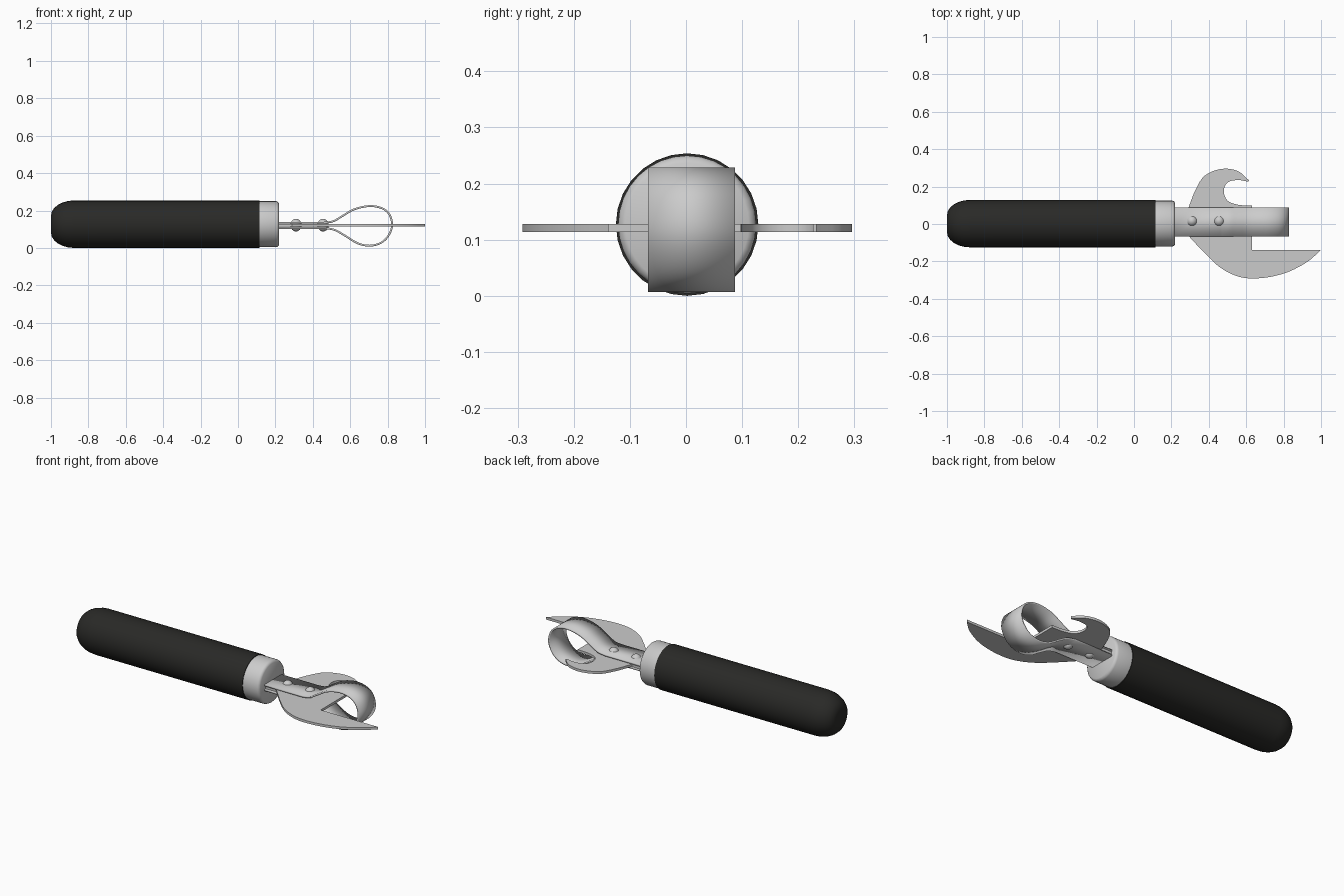
import bpy, bmesh, math
from mathutils import Vector

if "Cube" in bpy.data.objects:
    bpy.data.objects.remove(bpy.data.objects["Cube"])

AXIS_Y, AXIS_Z = 0.002, 0.127


def finish(name, bm, color=None, angle=35):
    bmesh.ops.recalc_face_normals(bm, faces=bm.faces)
    me = bpy.data.meshes.new(name)
    bm.to_mesh(me)
    bm.free()
    ob = bpy.data.objects.new(name, me)
    bpy.context.collection.objects.link(ob)
    if color:
        mat = bpy.data.materials.new(name + "_material")
        mat.diffuse_color = color
        mat.use_nodes = True
        mat.node_tree.nodes["Principled BSDF"].inputs["Base Color"].default_value = mat.diffuse_color
        me.materials.append(mat)
    bpy.ops.object.select_all(action='DESELECT')
    ob.select_set(True)
    bpy.context.view_layer.objects.active = ob
    bpy.ops.object.shade_smooth_by_angle(angle=math.radians(angle))
    return ob


def lathe(name, profile, sides, color=None):
    """Revolve (x, radius) points about the handle axis."""
    bm = bmesh.new()
    rings = [[bm.verts.new((x, AXIS_Y + r * math.cos(2 * math.pi * i / sides),
                            AXIS_Z + r * math.sin(2 * math.pi * i / sides)))
              for i in range(sides)] for x, r in profile]
    for a, b in zip(rings, rings[1:]):
        for i in range(sides):
            j = (i + 1) % sides
            bm.faces.new((a[i], a[j], b[j], b[i]))
    bm.faces.new(rings[0])
    bm.faces.new(rings[-1])
    return finish(name, bm, color)


def smooth(points, steps=4):
    """Catmull-Rom curve through 2D points."""
    p = [Vector(q) for q in points]
    p = [2 * p[0] - p[1]] + p + [2 * p[-1] - p[-2]]
    out = []
    for a, b, c, d in zip(p, p[1:], p[2:], p[3:]):
        for k in range(steps):
            t = k / steps
            out.append(0.5 * (2 * b + (c - a) * t + (2 * a - 5 * b + 4 * c - d) * t * t
                              + (3 * b - a - 3 * c + d) * t ** 3))
    return out + [p[-2]]


# Rubber handle with rounded butt
dome = [(-0.875 - 0.125 * math.cos(a), 0.045 + 0.082 * math.sin(a))
        for a in [math.pi / 2 * k / 6 for k in range(7)]]
lathe("handle", dome + [(0.115, 0.127)], 28, (0.022, 0.022, 0.02, 1))

# Metal ferrule
lathe("ferrule", [(0.10, 0.123), (0.205, 0.123), (0.214, 0.119), (0.22, 0.110)], 32)

# Flat blade: tang, hook and piercing point
hook_back = smooth([(0.29, 0.085), (0.33, 0.185), (0.38, 0.26), (0.47, 0.295),
                    (0.555, 0.283), (0.615, 0.233)])
hook_throat = smooth([(0.611, 0.226), (0.555, 0.235), (0.50, 0.222), (0.48, 0.175),
                      (0.50, 0.125), (0.556, 0.103), (0.63, 0.098)])
belly = smooth([(1.0, -0.138), (0.93, -0.2), (0.83, -0.254), (0.727, -0.283),
                (0.62, -0.291), (0.54, -0.275), (0.46, -0.232), (0.38, -0.158),
                (0.29, -0.062)])
outline = ([Vector((0.2, 0.085))] + hook_back + hook_throat
           + [Vector((0.63, -0.138))] + belly + [Vector((0.2, -0.062))])
bm = bmesh.new()
face = bm.faces.new([bm.verts.new((p.x, p.y, 0.114)) for p in outline])
ext = bmesh.ops.extrude_face_region(bm, geom=[face])
bmesh.ops.translate(bm, vec=(0, 0, 0.014),
                    verts=[v for v in ext['geom'] if isinstance(v, bmesh.types.BMVert)])
finish("blade", bm)

# Folded strap: flat on both sides of the blade, looped at the front
path = [Vector((0.2, 0.135))] + smooth(
    [(0.46, 0.135), (0.51, 0.143), (0.565, 0.175), (0.625, 0.208), (0.705, 0.224),
     (0.77, 0.212), (0.81, 0.178), (0.824, 0.12), (0.805, 0.067), (0.765, 0.028),
     (0.705, 0.012), (0.64, 0.025), (0.57, 0.067), (0.517, 0.096), (0.463, 0.107)]
) + [Vector((0.2, 0.107))]
bm = bmesh.new()
pairs = [[bm.verts.new((p.x, y, p.y)) for y in (-0.068, 0.087)] for p in path]
for a, b in zip(pairs, pairs[1:]):
    bm.faces.new((a[0], a[1], b[1], b[0]))
strap = finish("strap", bm)
mod = strap.modifiers.new("thickness", 'SOLIDIFY')
mod.thickness = 0.01
mod.offset = 0

# Rivets through strap and blade
for i, x in enumerate((0.31, 0.455)):
    bm = bmesh.new()
    bmesh.ops.create_uvsphere(bm, u_segments=20, v_segments=12, radius=0.03)
    bmesh.ops.scale(bm, vec=(1, 1, 1.13), verts=bm.verts)
    bmesh.ops.translate(bm, vec=(x, 0.016, 0.122), verts=bm.verts)
    finish(f"rivet_{i + 1}", bm)
